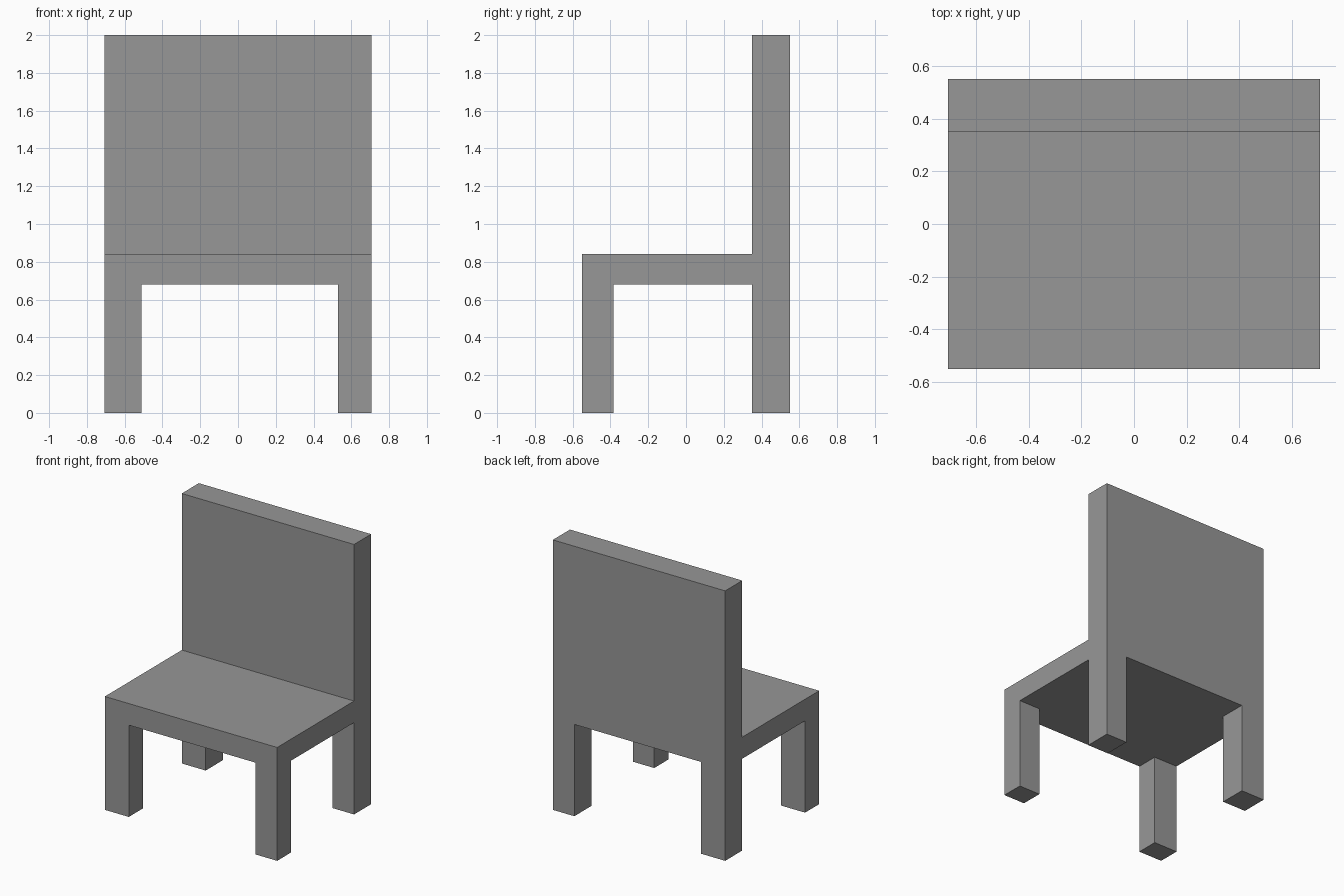
import bpy
import bmesh
from mathutils import Vector, Matrix

cube = bpy.data.objects.get("Cube")
if cube:
    bpy.data.objects.remove(cube, do_unlink=True)

# Main dimensions
HALF_W, HALF_D = 0.706, 0.55
SEAT_LOW, SEAT_TOP, BACK_TOP = 0.68, 0.84, 2.0
LEG_X = (-0.51, 0.53)        # inner faces of the legs, side to side
LEG_Y = (-0.385, 0.35)       # inner faces of the legs, front to back

grey = bpy.data.materials.new("grey")
grey.use_nodes = True
colour = (0.31, 0.31, 0.31, 1)
grey.diffuse_color = colour
grey.node_tree.nodes["Principled BSDF"].inputs["Base Color"].default_value = colour


def extrude(bm, faces, height):
    """Pull a set of faces straight up or down to a height, leaving no inner faces."""
    grown = bmesh.ops.extrude_face_region(bm, geom=faces)["geom"]
    for v in grown:
        if isinstance(v, bmesh.types.BMVert):
            v.co.z = height
    bmesh.ops.delete(bm, geom=[f for f in faces if f.is_valid], context="FACES")


def facing(bm, direction):
    bm.normal_update()
    return [f for f in bm.faces if f.normal.z * direction > 0.9]


# Seat slab, cut along the leg lines
bm = bmesh.new()
size = Vector((2 * HALF_W, 2 * HALF_D, SEAT_TOP - SEAT_LOW))
centre = Vector((0, 0, (SEAT_TOP + SEAT_LOW) / 2))
bmesh.ops.create_cube(bm, size=1, matrix=Matrix.LocRotScale(centre, None, size))
for axis, cuts in ((0, LEG_X), (1, LEG_Y)):
    for cut in cuts:
        point, normal = Vector(), Vector()
        point[axis], normal[axis] = cut, 1
        bmesh.ops.bisect_plane(bm, geom=bm.verts[:] + bm.edges[:] + bm.faces[:],
                               plane_co=point, plane_no=normal)

# Backrest rises from the rear strip of the seat
rear = [f for f in facing(bm, 1) if f.calc_center_median().y > LEG_Y[1]]
extrude(bm, rear, BACK_TOP)

# Four legs drop from the corners
corners = []
for f in facing(bm, -1):
    c = f.calc_center_median()
    if not LEG_X[0] < c.x < LEG_X[1] and not LEG_Y[0] < c.y < LEG_Y[1]:
        corners.append(f)
extrude(bm, corners, 0)

# Merge flat areas into single faces
bmesh.ops.dissolve_limit(bm, angle_limit=0.01, verts=bm.verts[:], edges=bm.edges[:])
bmesh.ops.recalc_face_normals(bm, faces=bm.faces[:])

mesh = bpy.data.meshes.new("chair")
bm.to_mesh(mesh)
bm.free()
mesh.materials.append(grey)
bpy.context.collection.objects.link(bpy.data.objects.new("chair", mesh))
